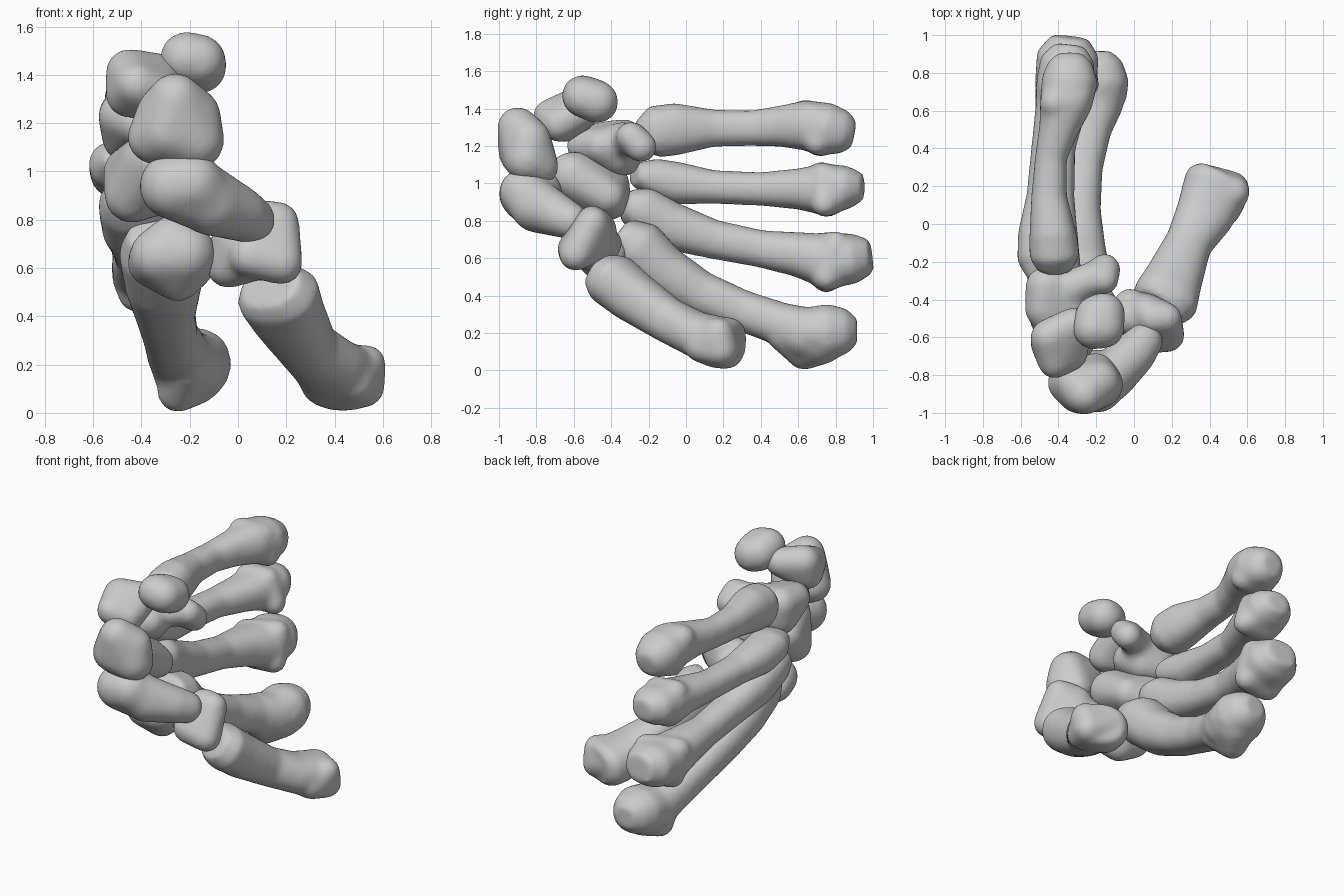
import bpy, bmesh, math
from mathutils import Vector, Matrix


def hull(bm, balls):
    """Convex skin around a few balls (x, y, z, r)."""
    part = bmesh.new()
    for x, y, z, r in balls:
        bmesh.ops.create_icosphere(part, subdivisions=3, radius=r,
                                   matrix=Matrix.Translation((x, y, z)))
    pts = [v.co.copy() for v in part.verts]
    part.clear()
    for p in pts:
        part.verts.new(p)
    bmesh.ops.convex_hull(part, input=part.verts[:])
    bmesh.ops.delete(part, geom=[v for v in part.verts if not v.link_faces], context='VERTS')
    add(bm, part)


def loft(bm, rings, n=24):
    """Tube through rings (x, y, z, half width, half height)."""
    part = bmesh.new()
    mids = [Vector(r[:3]) for r in rings]
    loops = []
    for i, r in enumerate(rings):
        t = (mids[min(i + 1, len(mids) - 1)] - mids[max(i - 1, 0)]).normalized()
        u = t.cross(Vector((0, 0, 1))).normalized()
        v = u.cross(t)
        loop = []
        for k in range(n):
            a = 2 * math.pi * k / n
            c, s = math.cos(a), math.sin(a)
            c = math.copysign(abs(c) ** 0.88, c)
            s = math.copysign(abs(s) ** 0.88, s)
            loop.append(part.verts.new(mids[i] + u * c * r[3] + v * s * r[4]))
        loops.append(loop)
    for a, b in zip(loops, loops[1:]):
        for k in range(n):
            part.faces.new((a[k], a[(k + 1) % n], b[(k + 1) % n], b[k]))
    part.faces.new(loops[0])
    part.faces.new(loops[-1])
    add(bm, part)


def add(bm, part):
    bmesh.ops.recalc_face_normals(part, faces=part.faces[:])
    me = bpy.data.meshes.new("part")
    part.to_mesh(me)
    part.free()
    bm.from_mesh(me)
    bpy.data.meshes.remove(me)


def bone(name, hulls=(), rings=None, smooth=18):
    bm = bmesh.new()
    if rings:
        loft(bm, rings)
    for h in hulls:
        hull(bm, h)
    me = bpy.data.meshes.new(name)
    bm.to_mesh(me)
    bm.free()
    ob = bpy.data.objects.new(name, me)
    bpy.context.collection.objects.link(ob)
    m = ob.modifiers.new("fuse", 'REMESH')
    m.mode = 'VOXEL'
    m.voxel_size = 0.015
    m.use_smooth_shade = True
    m = ob.modifiers.new("soften", 'SMOOTH')
    m.factor = 0.5
    m.iterations = smooth


# Long hand bones: shaft rings from base to head, plus a blocky knuckle hull
bone("little_metacarpal", [[(-.42, .64, 1.37, .08), (-.29, .68, 1.36, .07), (-.34, .8, 1.28, .1),
                            (-.27, .7, 1.22, .07), (-.4, .72, 1.21, .07)]], [
    (-.42, -.25, 1.25, .09, .08), (-.42, -.17, 1.275, .135, .14), (-.43, -.05, 1.29, .125, .14),
    (-.45, .15, 1.295, .095, .10), (-.44, .35, 1.295, .085, .095), (-.40, .50, 1.305, .105, .11),
    (-.36, .64, 1.31, .14, .135), (-.34, .76, 1.29, .15, .14), (-.34, .85, 1.27, .12, .115),
    (-.34, .90, 1.26, .07, .07)])
bone("ring_metacarpal", [[(-.43, .72, 1.04, .075), (-.3, .74, 1.04, .07), (-.35, .84, .97, .1),
                          (-.25, .74, .89, .07), (-.41, .76, .89, .07)]], [
    (-.46, -.28, 1.05, .10, .06), (-.49, -.18, 1.03, .13, .105), (-.49, -.05, 1.00, .125, .115),
    (-.47, .15, .98, .10, .09), (-.45, .40, .97, .095, .09), (-.40, .60, .97, .125, .11),
    (-.37, .74, .965, .15, .14), (-.35, .87, .98, .145, .115), (-.34, .95, .98, .08, .07)])
bone("middle_metacarpal", [[(-.45, .72, .66, .075), (-.27, .8, .67, .075), (-.35, .88, .6, .1),
                            (-.26, .75, .5, .075), (-.42, .75, .495, .08)]], [
    (-.42, -.33, .89, .13, .08), (-.43, -.24, .86, .15, .13), (-.43, -.08, .77, .135, .13),
    (-.42, .15, .70, .105, .105), (-.41, .40, .65, .10, .10), (-.39, .60, .62, .135, .12),
    (-.36, .76, .58, .165, .15), (-.35, .90, .60, .165, .135), (-.34, .99, .61, .10, .09)])
bone("index_metacarpal", [[(-.25, .63, .085, .085), (-.21, .52, .19, .09), (-.19, .72, .17, .14),
                           (-.12, .7, .2, .09), (-.17, .74, .27, .085)]], [
    (-.31, -.36, .74, .15, .09), (-.31, -.26, .66, .185, .155), (-.31, -.12, .53, .16, .14),
    (-.30, .08, .41, .125, .12), (-.28, .30, .32, .115, .11), (-.25, .50, .25, .13, .115),
    (-.21, .63, .20, .15, .14), (-.19, .77, .205, .165, .15), (-.19, .86, .21, .13, .12),
    (-.19, .915, .21, .07, .07)])
bone("thumb_metacarpal", [[(.53, .17, .2, .085), (.48, .08, .13, .09), (.36, .16, .13, .105),
                           (.39, .22, .16, .095), (.52, .19, .11, .09)]], [
    (.13, -.45, .53, .14, .11), (.165, -.40, .49, .18, .145), (.21, -.29, .40, .155, .14),
    (.29, -.10, .27, .125, .12), (.37, .04, .20, .155, .12), (.425, .17, .15, .175, .14),
    (.445, .23, .145, .175, .14), (.465, .27, .14, .13, .12)])

# Wrist bones, row next to the hand
bone("hamate", [[(-.42, -.55, 1.2, .09), (-.47, -.33, 1.24, .105), (-.46, -.34, 1.14, .105),
                 (-.36, -.35, 1.2, .11), (-.34, -.45, 1.2, .1), (-.48, -.45, 1.23, .1),
                 (-.38, -.37, 1.14, .1)],
                [(-.33, -.34, 1.23, .1), (-.21, -.28, 1.23, .085)],
                [(-.21, -.29, 1.24, .09), (-.16, -.295, 1.25, .08), (-.155, -.24, 1.195, .085)]])
bone("capitate", [[(-.33, -.61, 1.04, .13), (-.42, -.44, .94, .135), (-.38, -.4, .91, .105),
                   (-.46, -.4, 1.0, .1), (-.36, -.58, 1.04, .13), (-.44, -.5, .9, .115),
                   (-.3, -.42, .93, .1)]])
bone("trapezoid", [[(-.33, -.5, .65, .12), (-.22, -.5, .66, .13), (-.27, -.5, .71, .11),
                    (-.25, -.44, .56, .1), (-.36, -.43, .62, .1), (-.2, -.42, .62, .11)]])
bone("trapezium", [[(.17, -.5, .79, .085), (.18, -.59, .62, .09), (.05, -.6, .65, .09),
                    (.06, -.46, .76, .09), (.06, -.45, .68, .09), (.1, -.5, .8, .085)],
                   [(.05, -.53, .65, .11), (-.04, -.47, .61, .095), (-.02, -.43, .68, .09),
                    (-.02, -.5, .73, .09)]])

# Wrist bones, row next to the forearm
bone("scaphoid", [[(-.27, -.86, .94, .14), (-.19, -.87, .95, .13), (-.27, -.78, .96, .12),
                   (-.12, -.8, .87, .13)],
                  [(-.19, -.86, .94, .13), (-.12, -.8, .87, .135), (.0, -.69, .83, .115),
                   (.055, -.62, .8, .1)]])
bone("lunate", [[(-.26, -.9, 1.3, .11), (-.35, -.84, 1.14, .11), (-.18, -.85, 1.13, .125),
                 (-.2, -.78, 1.09, .1), (-.29, -.88, 1.17, .125), (-.19, -.84, 1.23, .12),
                 (-.32, -.84, 1.25, .1)]])
bone("triquetrum", [[(-.42, -.73, 1.36, .09), (-.45, -.6, 1.41, .1), (-.32, -.53, 1.4, .09),
                     (-.34, -.68, 1.32, .1), (-.45, -.63, 1.32, .1)]])
bone("pisiform", [[(-.215, -.555, 1.47, .11), (-.16, -.55, 1.46, .11),
                   (-.16, -.475, 1.435, .115), (-.2, -.49, 1.445, .115)]])
